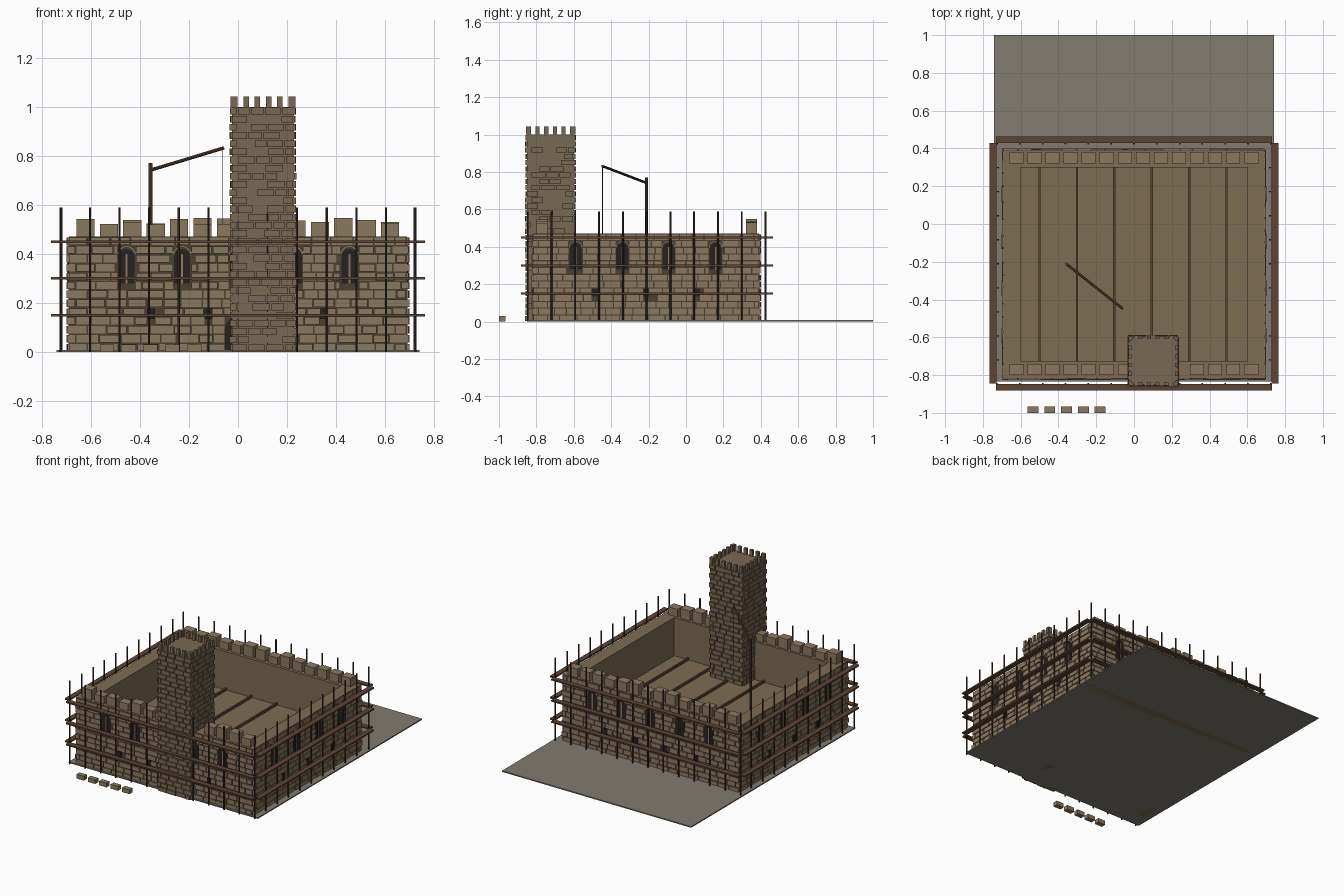
import bpy, bmesh, math, random
from mathutils import Vector, Matrix

if "Cube" in bpy.data.objects:
    bpy.data.objects.remove(bpy.data.objects["Cube"])

random.seed(4)

def mat(name, r, g, b):
    m = bpy.data.materials.new(name)
    m.diffuse_color = (r, g, b, 1)
    m.use_nodes = True
    m.node_tree.nodes["Principled BSDF"].inputs["Base Color"].default_value = m.diffuse_color
    return m

STONE = mat("stone", .26, .19, .115)
PLASTER = mat("plaster", .21, .15, .085)
TOWER = mat("tower_stone", .19, .14, .085)
MORTAR = mat("mortar", .07, .05, .03)
DARK = mat("opening", .018, .016, .014)
WOOD = mat("wood", .11, .06, .035)
POLE = mat("pole_wood", .05, .033, .022)
EARTH = mat("earth", .22, .20, .16)

class Part:
    """Collects boxes, rods and prisms into one object."""
    def __init__(self, name, material):
        self.name, self.material, self.bm = name, material, bmesh.new()

    def box(self, x0, x1, y0, y1, z0, z1):
        m = Matrix.Translation(((x0 + x1) / 2, (y0 + y1) / 2, (z0 + z1) / 2))
        bmesh.ops.create_cube(self.bm, size=1, matrix=m @ Matrix.Diagonal((x1 - x0, y1 - y0, z1 - z0, 1)))

    def rod(self, a, b, r, sides=6):
        a, b = Vector(a), Vector(b)
        rot = (b - a).to_track_quat('Z', 'Y').to_matrix().to_4x4()
        bmesh.ops.create_cone(self.bm, cap_ends=True, segments=sides, radius1=r, radius2=r,
                              depth=(b - a).length, matrix=Matrix.Translation((a + b) / 2) @ rot)

    def prism(self, side, pts, d0, d1):
        lo = [self.bm.verts.new(side.at(u, z, d0)) for u, z in pts]
        hi = [self.bm.verts.new(side.at(u, z, d1)) for u, z in pts]
        self.bm.faces.new(lo)
        self.bm.faces.new(hi)
        for i in range(len(pts)):
            j = (i + 1) % len(pts)
            self.bm.faces.new((lo[i], lo[j], hi[j], hi[i]))

    def slab(self, side, u0, u1, z0, z1, d0, d1):
        a, b = side.at(u0, z0, d0), side.at(u1, z1, d1)
        lo, hi = [min(p) for p in zip(a, b)], [max(p) for p in zip(a, b)]
        self.box(lo[0], hi[0], lo[1], hi[1], lo[2], hi[2])

    def done(self):
        bmesh.ops.recalc_face_normals(self.bm, faces=self.bm.faces)
        me = bpy.data.meshes.new(self.name)
        self.bm.to_mesh(me)
        self.bm.free()
        me.materials.append(self.material)
        bpy.context.collection.objects.link(bpy.data.objects.new(self.name, me))

class Side:
    """Vertical wall face: u runs along x or y, d is outward depth."""
    def __init__(self, axis, plane, sign):
        self.axis, self.plane, self.sign = axis, plane, sign

    def at(self, u, z, d):
        p = self.plane + self.sign * d
        return Vector((u, p, z)) if self.axis == 'x' else Vector((p, u, z))

def lay_bricks(part, side, u0, u1, height, rows, length, blocked=()):
    # running bond with small random lengths, cut around openings
    h = height / rows
    for r in range(rows):
        z0, z1 = r * h + .003, (r + 1) * h - .003
        holes = [b for b in blocked if b[2] < z1 and b[3] > z0]
        lap = .009 * (r % 2)
        u = u0 - lap
        step = length * (.5 if r % 2 else 1)
        while u < u1 + lap - .005:
            e = min(u + step, u1 + lap)
            if u1 + lap - e < .02:
                e = u1 + lap
            a, b = u, e - .006
            for ha, hb, _, _ in holes:
                if a < hb and b > ha:
                    if a < ha:
                        b = ha
                    else:
                        a = hb
            if b - a > .008:
                part.slab(side, a, b, z0, z1, 0, random.uniform(.005, .010))
            u = e
            step = length * random.uniform(.75, 1.25)

def arch(c, w, z0, z1, n=8):
    r = w / 2
    return [(c - r, z0), (c + r, z0)] + [(c + r * math.cos(math.pi * i / n),
            z1 - r + r * math.sin(math.pi * i / n)) for i in range(n + 1)]

# ground slab
g = Part("ground_slab", EARTH)
g.box(-.74, .74, -.835, 1, 0, .008)
g.done()

# curtain walls and raised floor
X, Y0, Y1, H, T = .69, -.815, .39, .47, .09
w = Part("curtain_walls", PLASTER)
for y0, y1 in ((Y0, Y0 + T), (Y1 - T, Y1)):
    w.box(-X, X, y0, y1, 0, H)
for x0, x1 in ((-X, -X + T), (X - T, X)):
    w.box(x0, x1, Y0 + T, Y1 - T, 0, H)
w.done()
f = Part("floor", PLASTER)
f.box(-X + T, X - T, Y0 + T, Y1 - T, .18, .2)
f.done()
f = Part("floor_beams", WOOD)
for i in range(6):
    x = -.5 + .198 * i
    f.box(x - .006, x + .006, Y0 + T, Y1 - T, .195, .216)
f.done()

# brick facing with windows, door and beam sockets
facing, mortar = Part("wall_bricks", STONE), Part("wall_mortar", MORTAR)
openings, frames = Part("openings", DARK), Part("window_frames", STONE)
wide = ([-.455, -.228, 0, .228, .455], [-.355, -.12, .115, .35], -X, X)
deep = ([-.59, -.34, -.093, .158], [-.49, -.215, .06], Y0, Y1)
for axis, plane, sign, (wins, socks, u0, u1) in (('x', Y0, -1, wide), ('x', Y1, 1, wide),
                                                ('y', -X, -1, deep), ('y', X, 1, deep)):
    s = Side(axis, plane, sign)
    blocked = []
    mortar.slab(s, u0, u1, .001, H - .001, -.002, .002)
    for c in wins:
        blocked.append((c - .038, c + .038, .28, .43))
        openings.prism(s, arch(c, .066, .28, .42), 0, .004)
        frames.slab(s, c - .004, c + .004, .28, .40, 0, .008)
        outer, inner = arch(c, .08, .395, .435)[2:], arch(c, .062, .395, .426)[2:]
        for i in range(8):
            frames.prism(s, [outer[i], outer[i + 1], inner[i + 1], inner[i]], 0, .011)
    for c in socks:
        blocked.append((c - .016, c + .016, .135, .178))
        openings.slab(s, c - .016, c + .016, .135, .178, 0, .009)
    if sign < 0 and axis == 'x':
        blocked.append((-.056, .056, 0, .14))
        openings.prism(s, arch(0, .11, .008, .145), 0, .006)
    lay_bricks(facing, s, u0, u1, H, 13, .078, sorted(blocked))
for p in (facing, mortar, openings, frames):
    p.done()

# unfinished battlements on front and back walls
m = Part("wall_merlons", STONE)
for i in range(14):
    x = -.623 + .0957 * i
    for y in (-.77, .35):
        if y > 0 or not -.04 < x < .24:
            m.box(x - .037, x + .037, y - .03, y + .03, H, H + random.uniform(.05, .083))
m.done()

# tower with brick facing and small merlons
TX, TY, R, TH = .102, -.724, .126, 1.0
t = Part("tower_core", TOWER)
t.box(TX - R, TX + R, TY - R, TY + R, 0, TH)
t.done()
tb = Part("tower_bricks", TOWER)
tm = Part("tower_merlons", TOWER)
for axis, c, o in (('x', TX, TY), ('y', TY, TX)):
    for sign in (-1, 1):
        s = Side(axis, o + sign * R, sign)
        lay_bricks(tb, s, c - R, c + R, TH, 30, .066)
        for i in range(6):
            u = c - .115 + .046 * i
            tm.slab(s, u - .011, u + .011, TH, TH + .043, -.012, .006)
tb.done()
tm.done()

# scaffold poles and walkway boards
p = Part("scaffold_poles", POLE)
for i in range(13):
    x = -.725 + .1208 * i
    for y in (-.846, .425):
        p.rod((x, y, 0), (x, y, .59), .005)
for i in range(1, 10):
    y = -.846 + .1271 * i
    for x in (-.72, .72):
        p.rod((x, y, 0), (x, y, .59), .005)
p.done()
b = Part("scaffold_boards", WOOD)
for z in (.15, .30, .45):
    for y0, y1 in ((-.882, -.846), (.428, .464)):
        b.box(-.73, .73, y0, y1, z - .005, z + .005)
    for x0, x1 in ((-.764, -.728), (.728, .764)):
        b.box(x0, x1, -.845, .43, z - .005, z + .005)
b.done()

# hoist
h = Part("hoist_post_and_arm", WOOD)
h.rod((-.357, -.212, 0), (-.357, -.212, .77), .008, 8)
h.rod((-.357, -.212, .742), (-.06, -.448, .832), .007, 8)
h.done()
h = Part("hoist_rope", POLE)
h.rod((-.062, -.447, .83), (-.062, -.447, .42), .002)
h.done()

# loose blocks on the ground
k = Part("loose_blocks", STONE)
for i in range(5):
    x = -.535 + .089 * i
    k.box(x - .029, x + .029, -1, -.966, 0, .03)
k.done()
